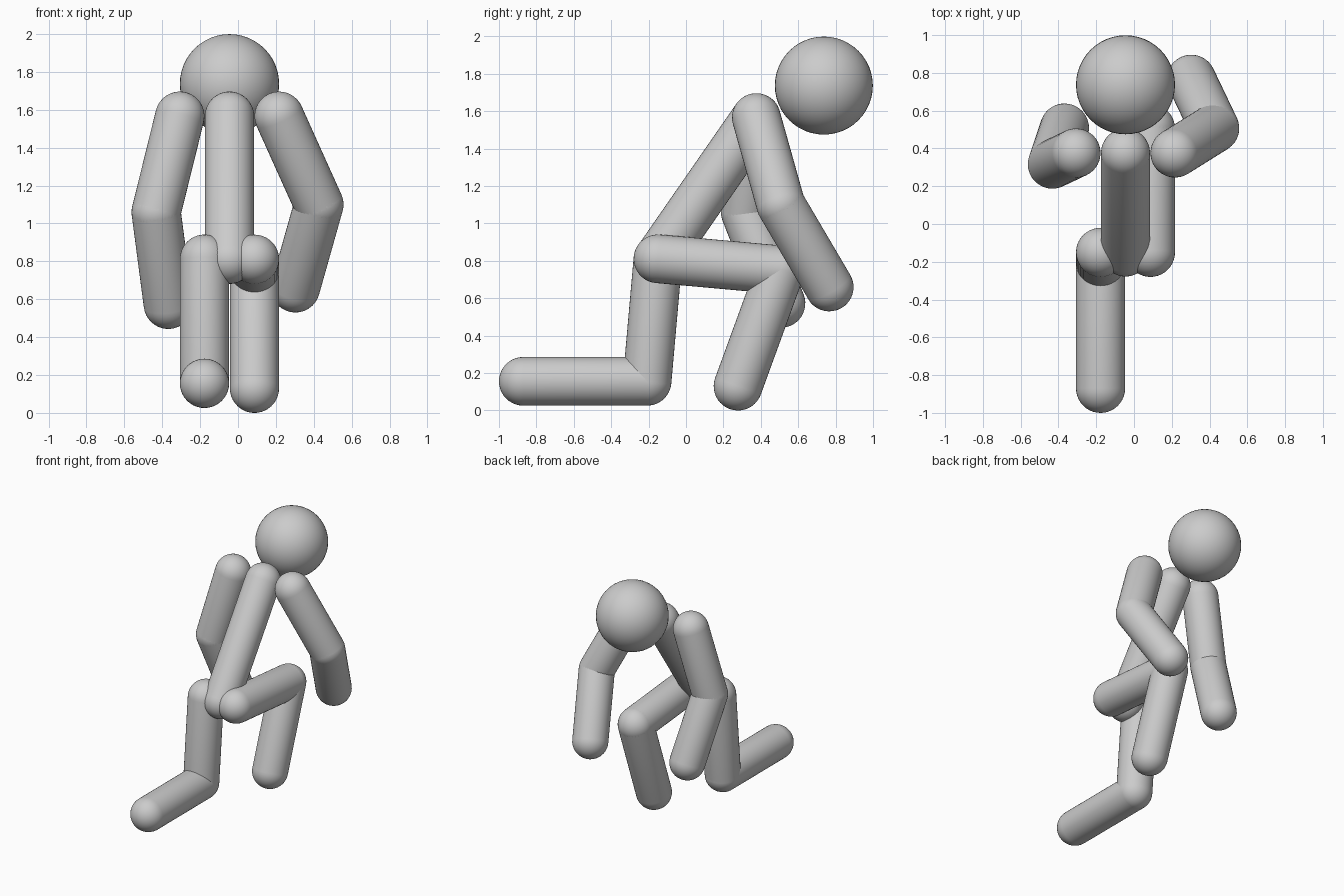
import bpy, bmesh
from math import sin, cos, pi
from mathutils import Vector

if "Cube" in bpy.data.objects:
    bpy.data.objects.remove(bpy.data.objects["Cube"])

R = 0.13          # limb radius
HEAD_R = 0.262
CX = -0.045       # body centre line


def capsule(name, a, b, r=R, segs=40, rings=10):
    """Round-ended rod from a to b, made by spinning a half profile."""
    a, b = Vector(a), Vector(b)
    d = b - a
    prof = [(r * sin(t), -r * cos(t)) for t in (i * pi / 2 / rings for i in range(rings + 1))]
    prof += [(x, d.length - z) for x, z in reversed(prof)]
    bm = bmesh.new()
    vs = [bm.verts.new((x, 0, z)) for x, z in prof]
    es = [bm.edges.new(p) for p in zip(vs, vs[1:])]
    bmesh.ops.spin(bm, geom=vs + es, axis=(0, 0, 1), cent=(0, 0, 0),
                   angle=2 * pi, steps=segs)
    bmesh.ops.remove_doubles(bm, verts=bm.verts[:], dist=1e-4)
    bmesh.ops.recalc_face_normals(bm, faces=bm.faces[:])
    for f in bm.faces:
        f.smooth = True
    me = bpy.data.meshes.new(name)
    bm.to_mesh(me)
    bm.free()
    ob = bpy.data.objects.new(name, me)
    ob.location = a
    ob.rotation_euler = d.to_track_quat('Z', 'Y').to_euler()
    bpy.context.collection.objects.link(ob)
    return ob


# Head
bpy.ops.mesh.primitive_uv_sphere_add(segments=48, ring_count=24, radius=HEAD_R,
                                     location=(CX, 0.737, 1.737))
bpy.context.object.name = "head"
bpy.ops.object.shade_smooth()

# Torso
capsule("torso", (CX, -0.148, 0.811), (CX, 0.376, 1.566))

# Limbs: root, middle joint, end
limbs = {
    ("left_upper_arm", "left_forearm"):
        [(CX - 0.262, 0.376, 1.566), (-0.432, 0.317, 1.06), (-0.368, 0.508, 0.573)],
    ("right_upper_arm", "right_forearm"):
        [(CX + 0.262, 0.376, 1.566), (0.427, 0.507, 1.10), (0.303, 0.766, 0.66)],
    ("kneeling_thigh", "kneeling_shin"):
        [(CX - 0.132, -0.15, 0.811), (CX - 0.132, -0.208, 0.156), (CX - 0.132, -0.87, 0.156)],
    ("standing_thigh", "standing_shin"):
        [(CX + 0.132, -0.15, 0.811), (CX + 0.132, 0.505, 0.752), (CX + 0.132, 0.278, 0.13)],
}
for (upper, lower), (root, mid, end) in limbs.items():
    capsule(upper, root, mid)
    capsule(lower, mid, end)
